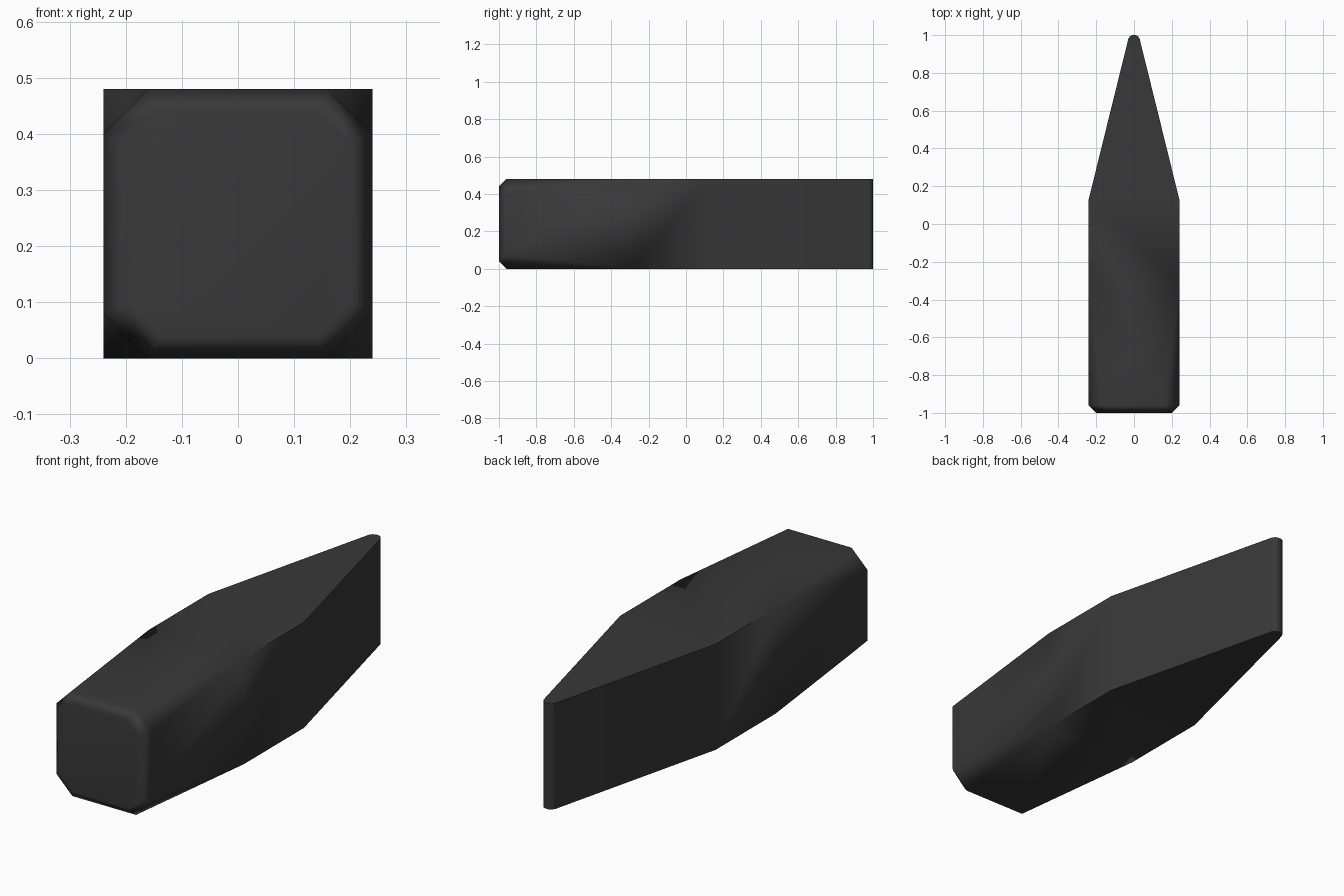
import bpy, bmesh, math

if "Cube" in bpy.data.objects:
    bpy.data.objects.remove(bpy.data.objects["Cube"])

H = 0.48  # full height of the head


def ring(bm, y, half_w, inset, cut):
    """Rectangle section with cut corners at depth y."""
    z0, z1, w, c = inset, H - inset, half_w, cut
    pts = [(-w + c, z0), (w - c, z0), (w, z0 + c), (w, z1 - c),
           (w - c, z1), (-w + c, z1), (-w, z1 - c), (-w, z0 + c)]
    return [bm.verts.new((x, y, z)) for x, z in pts]


# sections from striking face to wedge tip: y, half width, z inset, corner cut
sections = [
    (-1.00, 0.20, 0.04, 0.06),
    (-0.96, 0.24, 0.00, 0.08),
    (-0.30, 0.24, 0.00, 0.00),
    (0.13, 0.24, 0.00, 0.00),
    (0.98, 0.030, 0.00, 0.00),
    (0.994, 0.021, 0.00, 0.00),
    (1.00, 0.008, 0.00, 0.00),
]

# loft the sections into a closed solid
bm = bmesh.new()
rings = [ring(bm, *s) for s in sections]
for a, b in zip(rings, rings[1:]):
    for i in range(8):
        j = (i + 1) % 8
        bm.faces.new((a[i], a[j], b[j], b[i]))
bm.faces.new(rings[0])
bm.faces.new(rings[-1])
bmesh.ops.remove_doubles(bm, verts=bm.verts, dist=1e-5)
bmesh.ops.recalc_face_normals(bm, faces=bm.faces)

mesh = bpy.data.meshes.new("hammer_head")
bm.to_mesh(mesh)
bm.free()
head = bpy.data.objects.new("hammer_head", mesh)
bpy.context.collection.objects.link(head)

# dark steel
mat = bpy.data.materials.new("dark_steel")
mat.diffuse_color = (0.04, 0.04, 0.04, 1)
mat.use_nodes = True
mat.node_tree.nodes["Principled BSDF"].inputs["Base Color"].default_value = mat.diffuse_color
mesh.materials.append(mat)

# soft chamfers, sharp square edges
bpy.context.view_layer.objects.active = head
head.select_set(True)
bpy.ops.object.shade_smooth_by_angle(angle=math.radians(50))
wn = head.modifiers.new("weighted_normals", 'WEIGHTED_NORMAL')
wn.keep_sharp = True
